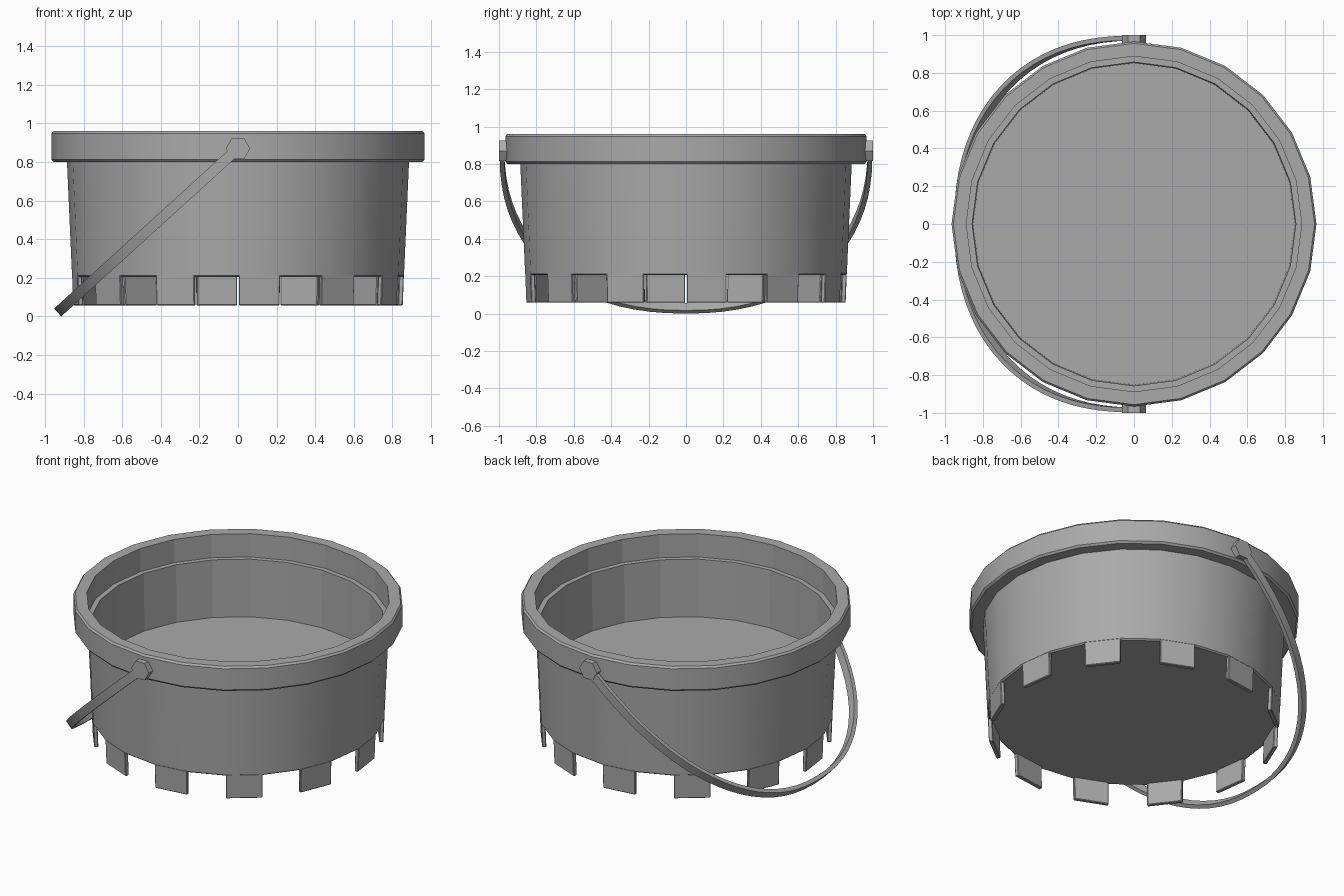
import bpy, bmesh, math
from mathutils import Vector

cube = bpy.data.objects.get("Cube")
if cube:
    bpy.data.objects.remove(cube, do_unlink=True)

grey = bpy.data.materials.new("grey plastic")
grey.use_nodes = True
colour = (0.4, 0.4, 0.4, 1)
grey.diffuse_color = colour
grey.node_tree.nodes["Principled BSDF"].inputs["Base Color"].default_value = colour

SIDES = 24
STEP = 2 * math.pi / SIDES


def polar(r, a, z):
    return Vector((r * math.cos(a), r * math.sin(a), z))


def finish(bm, name):
    bmesh.ops.recalc_face_normals(bm, faces=bm.faces)
    mesh = bpy.data.meshes.new(name)
    bm.to_mesh(mesh)
    bm.free()
    obj = bpy.data.objects.new(name, mesh)
    bpy.context.collection.objects.link(obj)
    mesh.materials.append(grey)
    return obj


def smooth(obj):
    bpy.ops.object.select_all(action="DESELECT")
    obj.select_set(True)
    bpy.context.view_layer.objects.active = obj
    bpy.ops.object.shade_smooth_by_angle(angle=math.radians(25))


def loft(rings, name):
    """Join closed rings of points with quads and cap both ends."""
    bm = bmesh.new()
    rows = [[bm.verts.new(p) for p in ring] for ring in rings]
    count = len(rows[0])
    for a, b in zip(rows, rows[1:]):
        for i in range(count):
            j = (i + 1) % count
            bm.faces.new((a[i], a[j], b[j], b[i]))
    bm.faces.new(rows[0])
    bm.faces.new(rows[-1])
    return finish(bm, name)


# Tub: raised base, tapered wall, overhanging rim, inner ledge and floor
profile = [(0.85, 0.205), (0.86, 0.213), (0.886, 0.80), (0.955, 0.80),
           (0.966, 0.812), (0.966, 0.948), (0.956, 0.96), (0.888, 0.96),
           (0.888, 0.81), (0.857, 0.81), (0.852, 0.44)]
tub = loft([[polar(r, i * STEP, z) for i in range(SIDES)] for r, z in profile],
           "bucket_tub")
smooth(tub)
# The inside keeps its flat panels
for p in tub.data.polygons:
    if p.normal.x * p.center.x + p.normal.y * p.center.y < 0:
        p.use_smooth = False

# Battlement teeth under every second panel
gap = math.radians(0.3)
for k in range(0, SIDES, 2):
    a, b = k * STEP + gap, (k + 1) * STEP - gap
    rings = []
    for r, z in ((0.854, 0.058), (0.86, 0.215)):
        rings.append([polar(r, a, z), polar(r, b, z),
                      polar(r - 0.025, b, z), polar(r - 0.025, a, z)])
    tooth = loft(rings, f"battlement_tooth_{k // 2 + 1}")
    bevel = tooth.modifiers.new("soft_edges", "BEVEL")
    bevel.width = 0.004
    bevel.segments = 1

# Handle: flat strap swept along a full arc, tilted down to the right
pivot = Vector((0, 0, 0.87))
reach = Vector((-0.925, 0, -0.841))
across = Vector((0, 0.984, 0))
side = reach.cross(across).normalized()
SEGMENTS = 40
POWER = 2 / 2.25
path = []
for i in range(SEGMENTS + 1):
    t = math.pi * i / SEGMENTS
    c, s = math.cos(t), max(math.sin(t), 0)
    path.append(pivot + reach * s ** POWER
                + across * math.copysign(abs(c) ** POWER, c))
rings = []
for i, p in enumerate(path):
    tangent = path[min(i + 1, SEGMENTS)] - path[max(i - 1, 0)]
    out = tangent.cross(side).normalized() * 0.0125
    half = side * 0.0275
    rings.append([p + out + half, p + out - half, p - out - half, p - out + half])
smooth(loft(rings, "carry_handle"))

# Hexagonal pivots where the handle meets the rim
for sign, label in ((-1, "front"), (1, "back")):
    rings = []
    for y in (0.95, 1.0):
        rings.append([Vector((0.063 * math.cos(i * math.pi / 3), sign * y,
                              0.87 + 0.063 * math.sin(i * math.pi / 3)))
                      for i in range(6)])
    loft(rings, f"{label}_handle_pivot")
